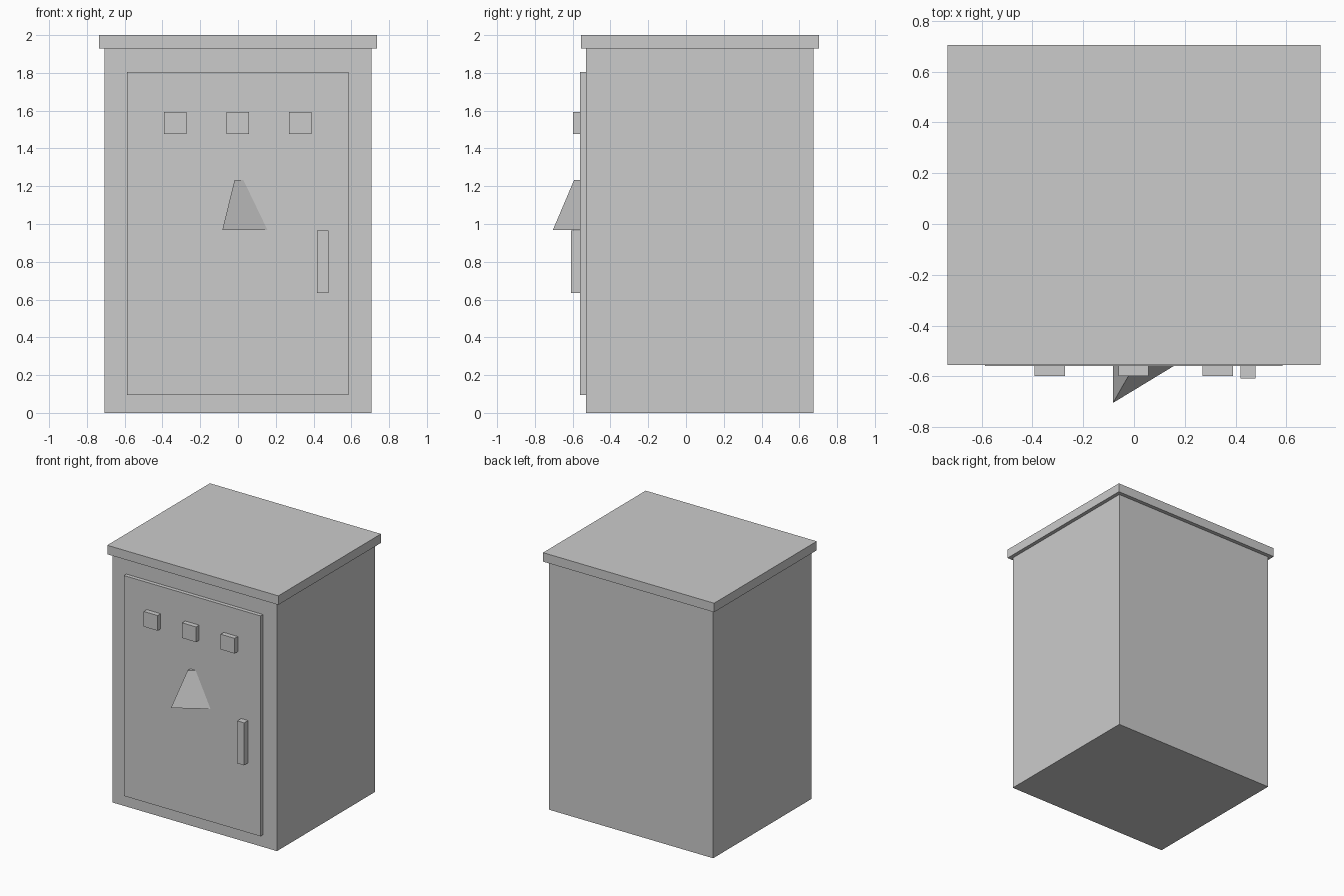
import bpy
import bmesh

cube = bpy.data.objects.get("Cube")
if cube:
    bpy.data.objects.remove(cube, do_unlink=True)

# Single painted-metal colour
grey = bpy.data.materials.new("light grey")
grey.use_nodes = True
colour = (0.6, 0.6, 0.6, 1)
grey.diffuse_color = colour
grey.node_tree.nodes["Principled BSDF"].inputs["Base Color"].default_value = colour


def loft(name, lower, upper):
    """Closed solid between two matching outlines."""
    bm = bmesh.new()
    a = [bm.verts.new(p) for p in lower]
    b = [bm.verts.new(p) for p in upper]
    bm.faces.new(a[::-1])
    bm.faces.new(b)
    n = len(a)
    for i in range(n):
        j = (i + 1) % n
        bm.faces.new((a[i], a[j], b[j], b[i]))
    bmesh.ops.recalc_face_normals(bm, faces=bm.faces)
    mesh = bpy.data.meshes.new(name)
    bm.to_mesh(mesh)
    bm.free()
    mesh.materials.append(grey)
    obj = bpy.data.objects.new(name, mesh)
    bpy.context.collection.objects.link(obj)
    return obj


def box(name, x, y, z):
    outline = [(x[0], y[0]), (x[1], y[0]), (x[1], y[1]), (x[0], y[1])]
    return loft(name, [(*p, z[0]) for p in outline], [(*p, z[1]) for p in outline])


BODY_FRONT, DOOR_FRONT = -0.53, -0.56

# Cabinet shell, roof and door
box("cabinet_body", (-0.706, 0.706), (BODY_FRONT, 0.675), (0, 1.93))
box("roof_slab", (-0.735, 0.735), (-0.555, 0.705), (1.93, 2))
box("door", (-0.588, 0.585), (BODY_FRONT, DOOR_FRONT), (0.094, 1.806))

# Row of three square knobs
for side, x in (("right", -0.332), ("middle", -0.002), ("left", 0.33)):
    box("knob_" + side, (x - 0.06, x + 0.06), (-0.598, DOOR_FRONT), (1.476, 1.594))

# Door handle
box("door_handle", (0.419, 0.478), (-0.608, DOOR_FRONT), (0.635, 0.965))

# Tapered three-sided hood with its square corner against the door
loft("vent_hood",
     [(-0.083, DOOR_FRONT, 0.968), (-0.083, -0.705, 0.968), (0.156, DOOR_FRONT, 0.968)],
     [(-0.018, DOOR_FRONT, 1.234), (-0.018, -0.592, 1.234), (0.028, DOOR_FRONT, 1.234)])
